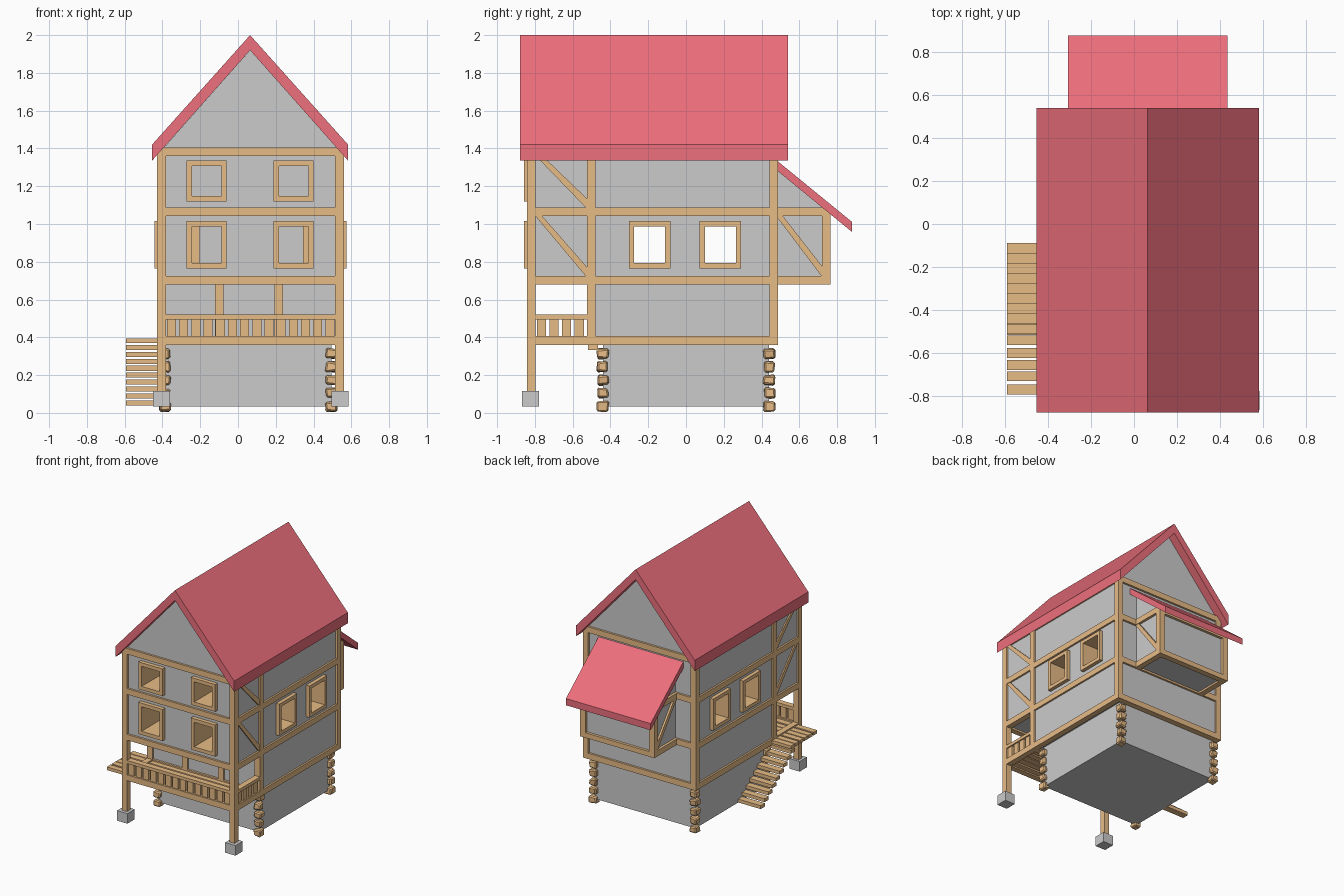
import bpy, bmesh, math, random
from mathutils import Vector

if "Cube" in bpy.data.objects:
    bpy.data.objects.remove(bpy.data.objects["Cube"])

random.seed(4)


def material(name, col):
    m = bpy.data.materials.new(name)
    m.diffuse_color = (*col, 1)
    m.use_nodes = True
    m.node_tree.nodes["Principled BSDF"].inputs["Base Color"].default_value = m.diffuse_color
    return m


WOOD = material("wood", (0.80, 0.50, 0.24))
RED = material("red_tiles", (0.85, 0.16, 0.20))


def finish(name, bm, mat=None):
    me = bpy.data.meshes.new(name)
    bm.to_mesh(me)
    bm.free()
    ob = bpy.data.objects.new(name, me)
    bpy.context.collection.objects.link(ob)
    if mat:
        me.materials.append(mat)
    return ob


def boxes(name, items, mat=None, jitter=0):
    """Each item is (x0, x1, y0, y1, z0, z1)."""
    bm = bmesh.new()
    for x0, x1, y0, y1, z0, z1 in items:
        for v in bmesh.ops.create_cube(bm, size=1)["verts"]:
            v.co = Vector((x0 if v.co.x < 0 else x1, y0 if v.co.y < 0 else y1, z0 if v.co.z < 0 else z1))
            v.co += Vector([random.uniform(-jitter, jitter) for _ in range(3)])
    return finish(name, bm, mat)


def prism(name, pts, axis, a, b, mat=None):
    """Extrude a 2D profile along x (points are y,z) or y (points are x,z)."""
    bm = bmesh.new()
    at = lambda p, t: (t, p[0], p[1]) if axis == "x" else (p[0], t, p[1])
    f = bm.faces.new([bm.verts.new(at(p, a)) for p in pts])
    ext = bmesh.ops.extrude_face_region(bm, geom=[f])["geom"]
    d = Vector((b - a, 0, 0)) if axis == "x" else Vector((0, b - a, 0))
    bmesh.ops.translate(bm, verts=[g for g in ext if isinstance(g, bmesh.types.BMVert)], vec=d)
    bmesh.ops.recalc_face_normals(bm, faces=bm.faces)
    return finish(name, bm, mat)


def wall(name, axis, pos, u0, u1, z0, z1, holes=()):
    """Thin wall with rectangular window holes (u0, u1, z0, z1)."""
    us = sorted({u0, u1, *[h[i] for h in holes for i in (0, 1)]})
    zs = sorted({z0, z1, *[h[i] for h in holes for i in (2, 3)]})
    out = bmesh.new()
    for ua, ub in zip(us, us[1:]):
        for za, zb in zip(zs, zs[1:]):
            uc, zc = (ua + ub) / 2, (za + zb) / 2
            if any(h[0] < uc < h[1] and h[2] < zc < h[3] for h in holes):
                continue
            q = [(ua, za), (ub, za), (ub, zb), (ua, zb)]
            out.faces.new([out.verts.new((pos, u, z) if axis == "x" else (u, pos, z)) for u, z in q])
    bmesh.ops.remove_doubles(out, verts=out.verts, dist=1e-4)
    ob = finish(name, out)
    m = ob.modifiers.new("thickness", "SOLIDIFY")
    m.thickness, m.offset = 0.012, 0


def frame(name, axis, a0, a1, u0, u1, z0, z1, t=0.028):
    parts = [(u0, u0 + t, z0, z1), (u1 - t, u1, z0, z1),
             (u0 + t, u1 - t, z0, z0 + t), (u0 + t, u1 - t, z1 - t, z1)]
    boxes(name, [(a0, a1, *p) if axis == "x" else (p[0], p[1], a0, a1, p[2], p[3]) for p in parts], WOOD)


X0, X1 = -0.428, 0.56                       # outer timber lines
Y0, YM, Y1 = -0.842, -0.525, 0.488
T = 0.046                                   # timber thickness
LEVELS = (0.36, 0.68, 1.042, 1.36)
WX = (-0.408, 0.54)                         # side wall planes
WY = (-0.82, -0.502, 0.466)                 # front, porch and back wall planes

# Stone base and corner stacks
boxes("basement", [(-0.39, 0.495, -0.44, 0.44, 0.035, 0.37)])
for i, (cx, cy) in enumerate((x, y) for x in (-0.388, 0.493) for y in (-0.44, 0.44)):
    st = boxes(f"corner_stack_{i}", [(cx - .029, cx + .029, cy - .029, cy + .029, .008 + k * .07, .06 + k * .07)
                                     for k in range(5)], WOOD, 0.006)
    st.modifiers.new("chamfer", "BEVEL").width = 0.008
    st.modifiers["chamfer"].segments = 1

# Walls with window openings
t = 0.026
side_win = [(-0.303, -0.083), (0.072, 0.292)]
front_win = [(-0.272, -0.06), (0.188, 0.4)]
rows = [(0.765, 1.015), (1.12, 1.335)]
hole = lambda u, z: (u[0] + t, u[1] - t, z[0] + t, z[1] - t)
for s, x in zip(("left", "right"), WX):
    wall(f"{s}_lower_wall", "x", x, WY[1], WY[2], 0.38, 0.70)
    wall(f"{s}_upper_wall", "x", x, WY[0], WY[2], 0.70, 1.40, [hole(u, rows[0]) for u in side_win])
wall("front_wall", "y", WY[0], *WX, 0.70, 1.40, [hole(u, z) for u in front_win for z in rows])
wall("porch_wall", "y", WY[1], *WX, 0.38, 0.70)
wall("back_wall", "y", WY[2], *WX, 0.38, 1.40)
boxes("floors", [(*WX, WY[1], WY[2], 0.37, 0.385), (*WX, WY[0], WY[2], 0.695, 0.71),
                 (*WX, WY[0], WY[2], 1.375, 1.39)])

# Deep window frames
for i, u in enumerate(side_win):
    frame(f"left_window_frame_{i}", "x", -0.443, -0.205, *u, *rows[0])
    frame(f"right_window_frame_{i}", "x", 0.343, 0.575, *u, *rows[0])
for i, u in enumerate(front_win):
    for j, z in enumerate(rows):
        frame(f"front_window_frame_{i}_{j}", "y", -0.857, -0.62, *u, *z)

# Timber posts and stone feet
sides = ((X0, X0 + T), (X1 - T, X1))
boxes("posts", [(*s, y, y + T, z, 1.40) for s in sides
                for y, z in ((Y0, 0.11), (YM, 0.36), (Y1 - T, 0.36))], WOOD)
boxes("post_feet", [(c - .045, c + .045, -0.868, -0.778, 0.035, 0.115) for c in (-0.405, 0.541)])
boxes("door_posts", [(x, x + T, YM, YM + 0.04, 0.40, 0.68) for x in (-0.122, 0.193)], WOOD)

# Horizontal beams
beams = []
for z in LEVELS:
    beams += [(X0, X1, y, y + T, z, z + T) for y in (Y0, Y1 - T)]
    beams += [(*s, Y0, Y1, z, z + T) for s in sides]
    if z < 0.7:
        beams.append((X0, X1, YM, YM + T, z, z + T))
boxes("beams", beams, WOOD)


# Diagonal braces in the side bays
def brace(name, x0, x1, a, b, w=0.045):
    prism(name, [(a[0], a[1]), (a[0] + w * .8, a[1]), (b[0], b[1] + w), (b[0], b[1]), (b[0] - w * .2, b[1])],
          "x", x0, x1, WOOD)


for i, (a, b) in enumerate(sides):
    brace(f"upper_brace_{i}", a + .005, b - .005, (-0.80, 1.365), (-0.52, 1.085))
    brace(f"lower_brace_{i}", a + .005, b - .005, (-0.80, 1.045), (-0.52, 0.722))

# Porch railing with upright slats
sl = [(-0.376 + k * 0.0645, -0.328 + k * 0.0645, -0.832, -0.808, 0.40, 0.50) for k in range(14)]
sl += [(0.528, 0.55, -0.79 + k * 0.067, -0.742 + k * 0.067, 0.40, 0.50) for k in range(4)]
boxes("railing_slats", sl, WOOD)
boxes("handrails", [(X0, X1, Y0, Y0 + T, 0.495, 0.52), (X1 - T, X1, Y0, YM, 0.495, 0.52)], WOOD)

# Porch deck running out to the stair landing, then the stairs
boxes("porch_deck", [(-0.592, 0.53, y, y + 0.046, 0.37, 0.395)
                     for y in (-0.795, -0.733, -0.68, -0.625, -0.565, -0.512)], WOOD)
boxes("stairs", [(-0.592, -0.395, -0.518 + k * .047, -0.465 + k * .047, 0.333 - k * .0367, 0.36 - k * .0367)
                 for k in range(9)], WOOD)

# Main roof and gables
CX = 0.064
prism("main_roof", [(-0.455, 1.42), (CX, 2.0), (0.583, 1.42), (0.583, 1.335), (CX, 1.92), (-0.455, 1.335)],
      "y", -0.88, 0.54, RED)
for n, y in (("front_gable", WY[0]), ("back_gable", WY[2])):
    prism(n, [(-0.405, 1.39), (CX, 1.92), (0.535, 1.39)], "y", y - .006, y + .006)

# Rear bay: body, timber frame and lean-to roof
BX0, BX1, BY = -0.26, 0.39, 0.766
prism("bay_body", [(0.47, 0.695), (0.745, 0.695), (0.745, 1.07), (0.47, 1.295)], "x", BX0 + .02, BX1 - .02)
bs = ((BX0, BX0 + T), (BX1 - T, BX1))
boxes("bay_frame", [(*s, BY - T, BY, 0.68, 1.07) for s in bs]
      + [(*s, Y1, BY - .02, z, z + T) for s in bs for z in (0.68, 1.042)]
      + [(BX0, BX1, BY - T, BY, z, z + .04) for z in (0.68, 1.03)], WOOD)
for i, (a, b) in enumerate(bs):
    brace(f"bay_brace_{i}", a + .005, b - .005, (0.475, 1.045), (0.728, 0.722))
prism("bay_roof", [(0.47, 1.345), (0.88, 1.01), (0.88, 0.957), (0.47, 1.293)], "x", -0.307, 0.435, RED)
